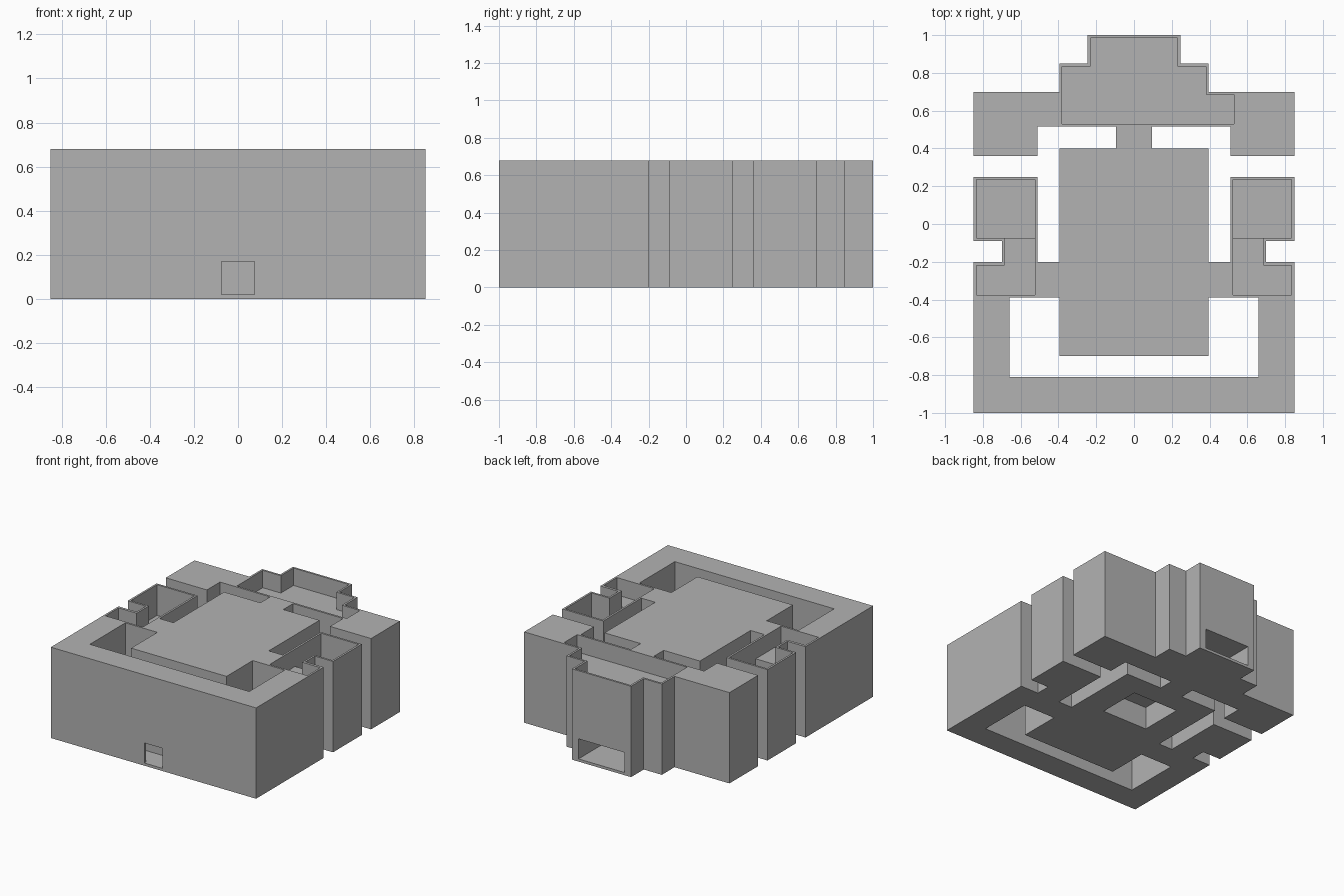
import bpy
import bmesh
from math import radians

cube = bpy.data.objects.get("Cube")
if cube:
    bpy.data.objects.remove(cube, do_unlink=True)

TOP = 0.68     # height of every wall
ROOF = 0.55    # floor of the shallow roof rooms
FLOOR = 0.02   # floor of the inner passages
LINTEL = 0.17  # top of the doorways

stone = bpy.data.materials.new("stone_grey")
stone.use_nodes = True
stone.diffuse_color = (0.45, 0.45, 0.45, 1)
stone.node_tree.nodes["Principled BSDF"].inputs["Base Color"].default_value = (0.45, 0.45, 0.45, 1)

solids, hollows = [], []


def box(target, x0, x1, y0, y1, z0=0.0, z1=TOP):
    target.append(((x0, x1), (y0, y1), (z0, z1)))


def centred(target, half, y0, y1, z0=0.0, z1=TOP):
    box(target, -half, half, y0, y1, z0, z1)


def pair(target, x0, x1, y0, y1, z0=0.0, z1=TOP):
    box(target, x0, x1, y0, y1, z0, z1)
    box(target, -x1, -x0, y0, y1, z0, z1)


# Front wall and its returning sides
centred(solids, 0.85, -1, -0.81)
pair(solids, 0.66, 0.85, -0.81, -0.39)

# Central block, side bridges and rear neck
centred(solids, 0.395, -0.7, 0.4)
pair(solids, 0.395, 0.85, -0.39, -0.2)
centred(solids, 0.095, 0.4, 0.52)

# Side towers
pair(solids, 0.51, 0.7, -0.2, -0.09)
pair(solids, 0.51, 0.85, -0.09, 0.25)

# Rear wall with stepped bay
centred(solids, 0.85, 0.515, 0.7)
pair(solids, 0.51, 0.85, 0.36, 0.515)
centred(solids, 0.395, 0.7, 0.85)
centred(solids, 0.245, 0.85, 1)

# Open rooms in the side towers
pair(hollows, 0.525, 0.835, -0.375, -0.22, ROOF)
pair(hollows, 0.525, 0.685, -0.22, -0.075, ROOF)
pair(hollows, 0.525, 0.835, -0.075, 0.235, 0.45)

# Open room in the rear bay
centred(hollows, 0.38, 0.53, 0.835, ROOF)
centred(hollows, 0.23, 0.835, 0.985, ROOF)
box(hollows, 0.38, 0.53, 0.53, 0.685, ROOF)

# Front doorway and passage, rear doorway, underside recess
centred(hollows, 0.075, -1, -0.98, FLOOR, LINTEL)
centred(hollows, 0.6, -0.98, -0.83, FLOOR, LINTEL)
centred(hollows, 0.19, 0.53, 1, FLOOR, LINTEL)
centred(hollows, 0.19, -0.1, 0.23, 0, LINTEL)

# Cut planes taken from all boxes
cuts = [sorted({v for b in solids + hollows for v in b[axis]}) for axis in range(3)]


def within(block, point):
    return all(lo < p < hi for (lo, hi), p in zip(block, point))


def filled(cell):
    if any(i < 0 or i >= len(c) - 1 for i, c in zip(cell, cuts)):
        return False
    mid = [(c[i] + c[i + 1]) / 2 for i, c in zip(cell, cuts)]
    return any(within(b, mid) for b in solids) and not any(within(b, mid) for b in hollows)


cells = {(i, j, k)
         for i in range(len(cuts[0]) - 1)
         for j in range(len(cuts[1]) - 1)
         for k in range(len(cuts[2]) - 1) if filled((i, j, k))}

# Skin the boundary of the filled cells
bm = bmesh.new()
corners = {}


def corner(key):
    if key not in corners:
        corners[key] = bm.verts.new([c[i] for i, c in zip(key, cuts)])
    return corners[key]


for cell in cells:
    for axis in range(3):
        for side in (0, 1):
            other = list(cell)
            other[axis] += 1 if side else -1
            if tuple(other) in cells:
                continue
            u, v = (axis + 1) % 3, (axis + 2) % 3
            loop = []
            for du, dv in ((0, 0), (1, 0), (1, 1), (0, 1)):
                key = list(cell)
                key[axis] += side
                key[u] += du
                key[v] += dv
                loop.append(corner(tuple(key)))
            bm.faces.new(loop if side else loop[::-1])

# Merge coplanar pieces into clean flat faces
bmesh.ops.dissolve_limit(bm, angle_limit=radians(1), verts=bm.verts[:], edges=bm.edges[:])
mesh = bpy.data.meshes.new("fortress_walls")
bm.to_mesh(mesh)
bm.free()
mesh.materials.append(stone)
bpy.context.collection.objects.link(bpy.data.objects.new("fortress_walls", mesh))
